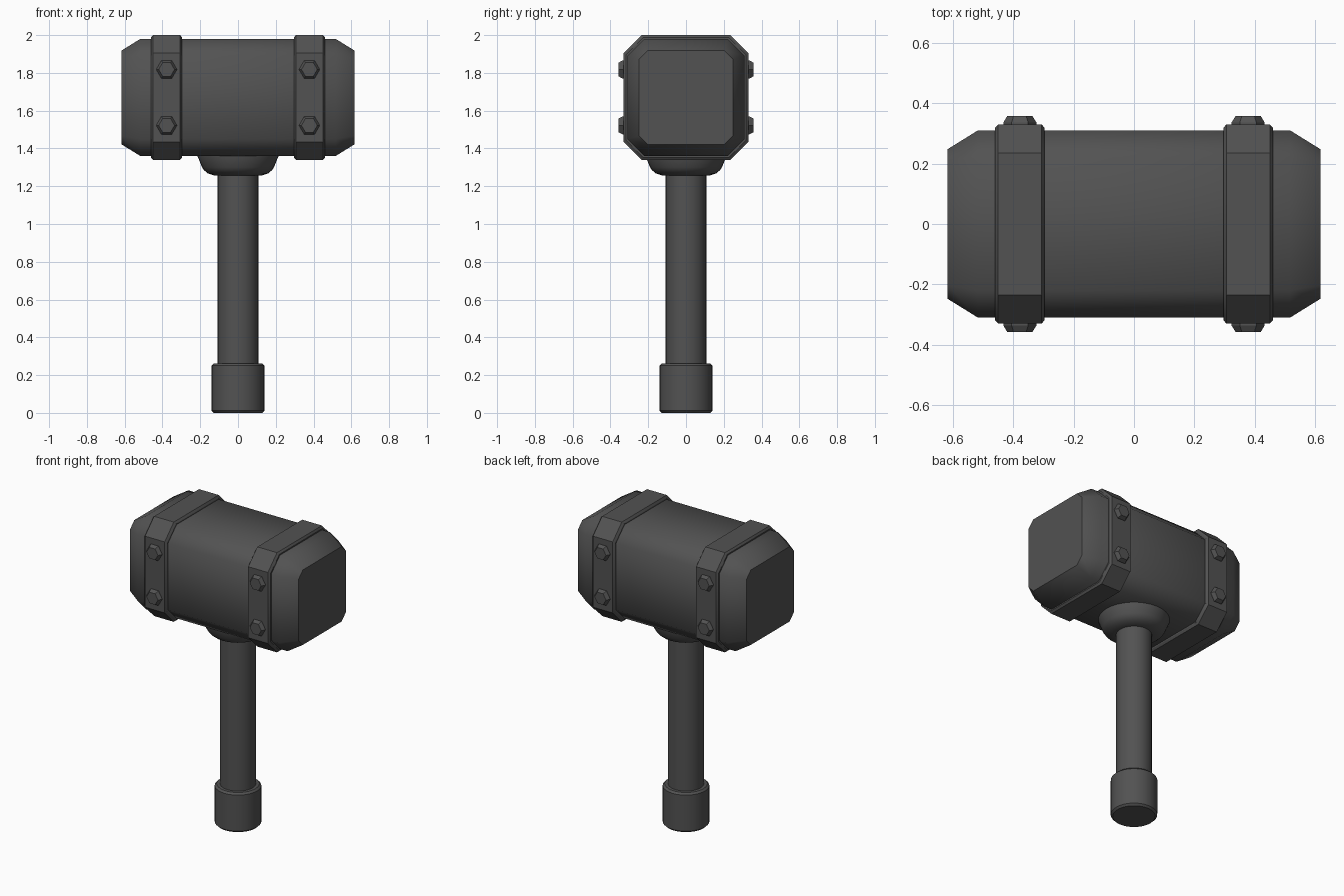
import bpy, bmesh, math
from mathutils import Matrix

if "Cube" in bpy.data.objects:
    bpy.data.objects.remove(bpy.data.objects["Cube"], do_unlink=True)

HEAD_Z = 1.67

iron = bpy.data.materials.new("dark_grey")
iron.use_nodes = True
iron.diffuse_color = (0.085, 0.085, 0.085, 1)
iron.node_tree.nodes["Principled BSDF"].inputs["Base Color"].default_value = (0.085, 0.085, 0.085, 1)


def finish(name, bm, angle):
    bmesh.ops.recalc_face_normals(bm, faces=bm.faces)
    mesh = bpy.data.meshes.new(name)
    bm.to_mesh(mesh)
    bm.free()
    mesh.materials.append(iron)
    obj = bpy.data.objects.new(name, mesh)
    bpy.context.collection.objects.link(obj)
    bpy.ops.object.select_all(action='DESELECT')
    obj.select_set(True)
    bpy.context.view_layer.objects.active = obj
    bpy.ops.object.shade_smooth_by_angle(angle=math.radians(angle))
    return obj


def loft(name, rings, angle):
    """Skin a list of closed rings of points and cap both ends."""
    bm = bmesh.new()
    loops = [[bm.verts.new(p) for p in ring] for ring in rings]
    for a, b in zip(loops, loops[1:]):
        for i in range(len(a)):
            j = (i + 1) % len(a)
            bm.faces.new((a[i], a[j], b[j], b[i]))
    bm.faces.new(loops[0])
    bm.faces.new(loops[-1])
    return finish(name, bm, angle)


def cut_square(x, half, cut):
    """Square with cut corners, facing along x."""
    k = half - cut
    yz = [(half, -k), (half, k), (k, half), (-k, half),
          (-half, k), (-half, -k), (-k, -half), (k, -half)]
    return [(x, y, HEAD_Z + z) for y, z in yz]


def circle(r, z, sides=32):
    turns = [2 * math.pi * i / sides for i in range(sides)]
    return [(r * math.cos(t), r * math.sin(t), z) for t in turns]


# Head block with tapered ends
loft("hammer_head", [cut_square(*s) for s in (
    (-0.617, 0.248, 0.045), (-0.517, 0.31, 0.09),
    (0.517, 0.31, 0.09), (0.617, 0.248, 0.045))], 50)

# Bands around the head, with bolts front and back
for side, sx in (("left", 1), ("right", -1)):
    loft(side + "_band", [cut_square(sx * x, h, c) for x, h, c in (
        (0.296, 0.30, 0.086), (0.296, 0.318, 0.092), (0.306, 0.33, 0.095),
        (0.45, 0.33, 0.095), (0.461, 0.318, 0.092), (0.461, 0.30, 0.086))], 30)
    for face, sy in (("front", -1), ("back", 1)):
        for level, dz in (("upper", 0.148), ("lower", -0.148)):
            rings = [[(sx * 0.378 + px, sy * h, HEAD_Z + dz + py)
                      for px, py, _ in circle(r, 0, 6)]
                     for r, h in ((0.055, 0.31), (0.055, 0.336), (0.042, 0.357))]
            loft(f"{side}_{face}_{level}_bolt", rings, 25)

# Collar, handle and pommel
loft("collar", [circle(r, z) for r, z in (
    (0.10, 1.255), (0.125, 1.257), (0.16, 1.268), (0.18, 1.285),
    (0.19, 1.30), (0.217, 1.365), (0.217, 1.40))], 35)
loft("handle", [circle(0.108, z) for z in (0.2, 1.3)], 35)
loft("pommel", [circle(r, z) for r, z in (
    (0.128, 0), (0.14, 0.012), (0.14, 0.25), (0.128, 0.262))], 35)
